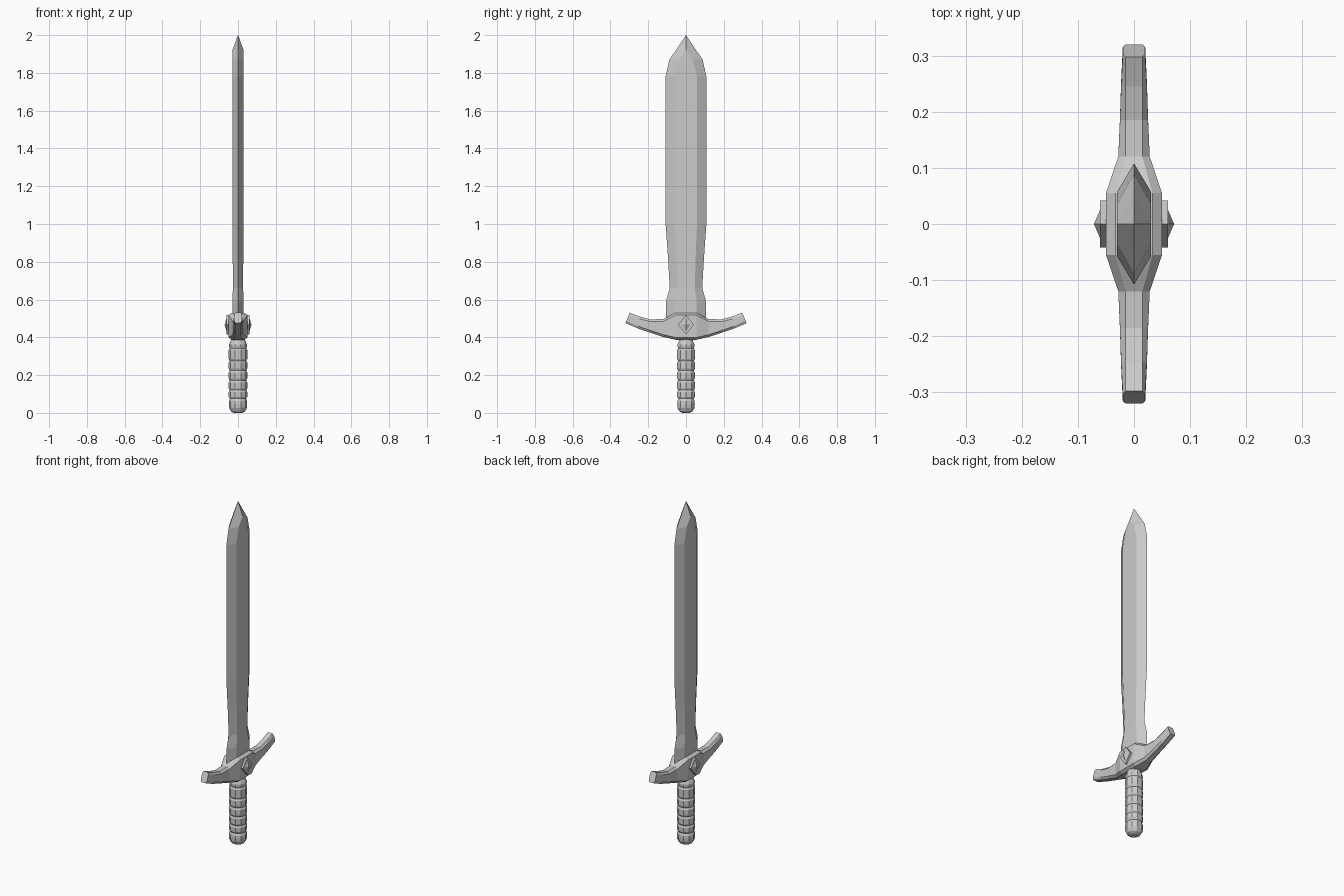
import bpy, bmesh, math
from mathutils import Matrix

cube = bpy.data.objects.get("Cube")
if cube:
    bpy.data.objects.remove(cube, do_unlink=True)

steel = bpy.data.materials.new("plain_grey")
steel.use_nodes = True
grey = (0.6, 0.6, 0.6, 1)
steel.diffuse_color = grey
steel.node_tree.nodes["Principled BSDF"].inputs["Base Color"].default_value = grey


def finish(bm, name):
    bmesh.ops.remove_doubles(bm, verts=bm.verts, dist=0.0004)
    bmesh.ops.recalc_face_normals(bm, faces=bm.faces)
    mesh = bpy.data.meshes.new(name)
    bm.to_mesh(mesh)
    bm.free()
    mesh.materials.append(steel)
    obj = bpy.data.objects.new(name, mesh)
    bpy.context.collection.objects.link(obj)
    return obj


def loft(name, rings):
    """Skin a list of equal-length point rings and cap both ends."""
    bm = bmesh.new()
    loops = [[bm.verts.new(p) for p in ring] for ring in rings]
    for a, b in zip(loops, loops[1:]):
        for i in range(len(a)):
            j = (i + 1) % len(a)
            bm.faces.new((a[i], a[j], b[j], b[i]))
    bm.faces.new(loops[0])
    bm.faces.new(loops[-1])
    return finish(bm, name)


# Blade: flat sides, bevelled cutting edges, pointed tip
def blade_ring(z, width, flat, thick):
    return [(0, -width, z), (thick, -flat, z), (thick, 0, z), (thick, flat, z),
            (0, width, z), (-thick, flat, z), (-thick, 0, z), (-thick, -flat, z)]


blade = [(0.45, 0.106, 0.056, 0.03), (0.59, 0.106, 0.056, 0.03),
         (0.66, 0.086, 0.046, 0.027), (0.82, 0.095, 0.051, 0.028),
         (1.0, 0.108, 0.058, 0.03), (1.78, 0.108, 0.058, 0.03),
         (1.87, 0.088, 0.036, 0.03), (1.92, 0.054, 0.0, 0.03),
         (2.0, 0.0005, 0.0, 0.0005)]
loft("blade", [blade_ring(*s) for s in blade])


# Guard: chamfered bar, wide in the middle, with upswept arms
def guard_ring(y_top, y_low, w, z0, z1, c, side):
    cz = 0.012
    points = [(w - c, z1), (w, z1 - cz), (w, z0 + cz), (w - c, z0),
              (c - w, z0), (-w, z0 + cz), (-w, z1 - cz), (c - w, z1)]
    return [(x, side * (y_low + (y_top - y_low) * (z - z0) / (z1 - z0)), z)
            for x, z in points]


arm = [(0.055, 0.055, 0.05, 0.387, 0.53, 0.017),
       (0.12, 0.12, 0.028, 0.402, 0.497, 0.013),
       (0.185, 0.19, 0.025, 0.425, 0.495, 0.01),
       (0.245, 0.255, 0.023, 0.447, 0.51, 0.008),
       (0.298, 0.32, 0.02, 0.475, 0.531, 0.005)]
loft("guard", [guard_ring(*s, -1) for s in reversed(arm)] +
     [guard_ring(*s, 1) for s in arm])


# Diamond mount and raised gem on each side of the guard
def diamond_ring(x, half_y, half_z):
    return [(x, half_y, 0.467), (x, 0, 0.467 + half_z),
            (x, -half_y, 0.467), (x, 0, 0.467 - half_z)]


for side, label in ((1, "left"), (-1, "right")):
    loft(label + "_gem_mount", [diamond_ring(side * 0.045, 0.042, 0.052),
                                diamond_ring(side * 0.061, 0.042, 0.052)])
    loft(label + "_gem", [diamond_ring(side * 0.055, 0.024, 0.034),
                          diamond_ring(side * 0.061, 0.024, 0.034),
                          diamond_ring(side * 0.071, 0.001, 0.001)])


# Grip and pommel: faceted turned profiles
def turned(name, profile, sides=10):
    rings = []
    for r, z in profile:
        angles = [math.tau * i / sides for i in range(sides)]
        rings.append([(r * math.cos(a), r * math.sin(a), z) for a in angles])
    return loft(name, rings)


grooves = [0.075, 0.12, 0.172, 0.224, 0.276, 0.342]
grip = [(0.043, grooves[0])]
for low, high in zip(grooves, grooves[1:]):
    grip += [(0.049, low + 0.01), (0.049, high - 0.01), (0.044, high)]
grip += [(0.047, 0.352), (0.047, 0.362), (0.038, 0.385), (0.038, 0.41)]
turned("grip", grip)
turned("pommel", [(0.022, 0), (0.037, 0.008), (0.047, 0.026),
                  (0.049, 0.045), (0.048, 0.062), (0.043, 0.075)])
